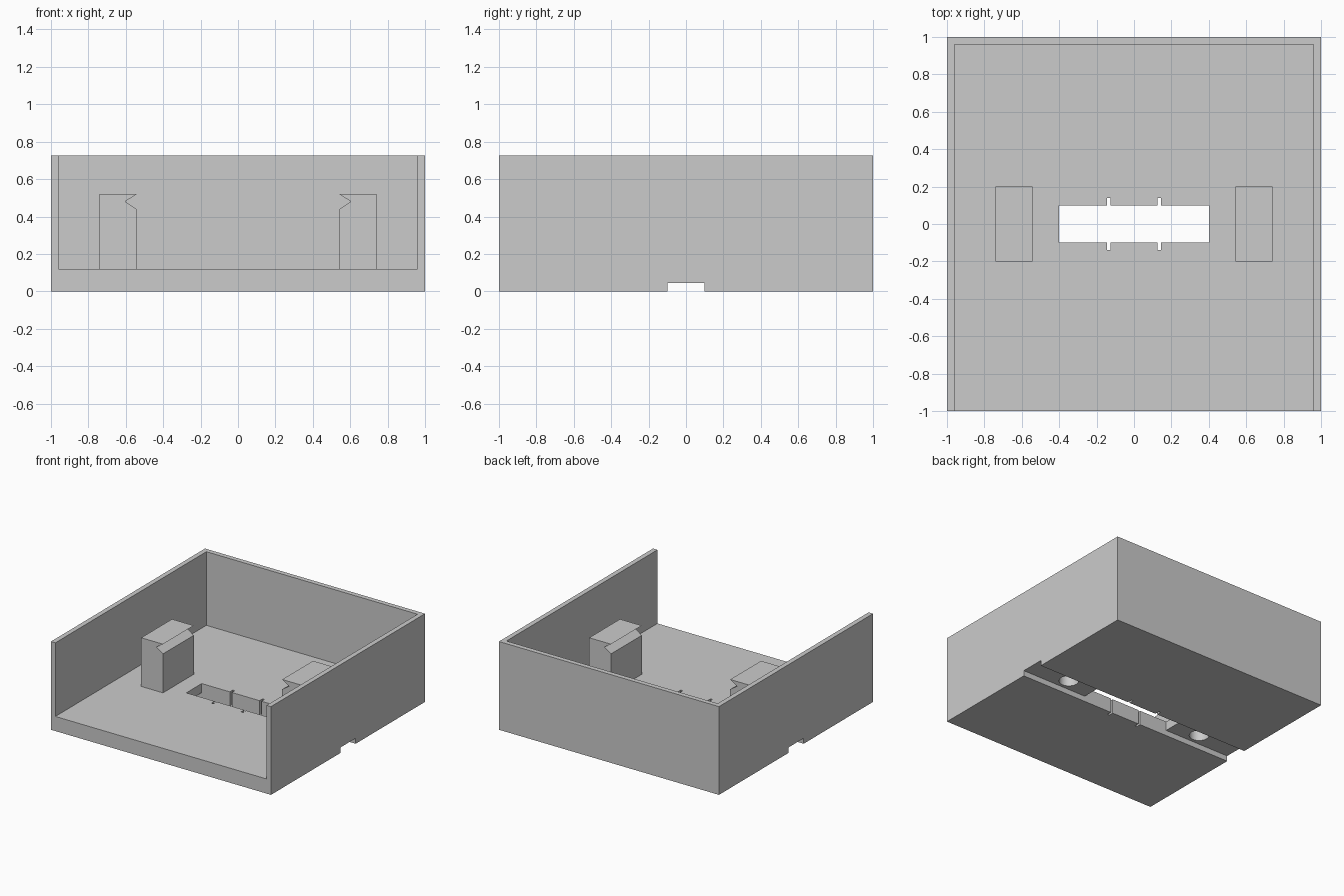
import bpy, bmesh

old = bpy.data.objects.get("Cube")
if old:
    bpy.data.objects.remove(old, do_unlink=True)

GREY = (0.6, 0.6, 0.6, 1)
mat = bpy.data.materials.new("plain grey")
mat.use_nodes = True
mat.diffuse_color = GREY
mat.node_tree.nodes["Principled BSDF"].inputs["Base Color"].default_value = GREY


def prism(name, outline, y0, y1):
    """Extrude an x-z outline along y."""
    bm = bmesh.new()
    face = bm.faces.new([bm.verts.new((x, y0, z)) for x, z in outline])
    ext = bmesh.ops.extrude_face_region(bm, geom=[face])["geom"]
    bmesh.ops.translate(bm, vec=(0, y1 - y0, 0),
                        verts=[v for v in ext if isinstance(v, bmesh.types.BMVert)])
    bmesh.ops.recalc_face_normals(bm, faces=bm.faces)
    mesh = bpy.data.meshes.new(name)
    bm.to_mesh(mesh)
    bm.free()
    mesh.materials.append(mat)
    obj = bpy.data.objects.new(name, mesh)
    bpy.context.collection.objects.link(obj)
    return obj


def box(name, x0, x1, y0, y1, z0, z1):
    return prism(name, [(x0, z0), (x1, z0), (x1, z1), (x0, z1)], y0, y1)


def boolean(target, tool, operation):
    mod = target.modifiers.new(tool.name, "BOOLEAN")
    mod.operation = operation
    mod.solver = "EXACT"
    mod.object = tool
    bpy.context.view_layer.objects.active = target
    bpy.ops.object.modifier_apply(modifier=mod.name)
    bpy.data.objects.remove(tool, do_unlink=True)


HEIGHT, FLOOR, WALL = 0.725, 0.12, 0.04
POST_X, POST_TOP = 0.64, 0.52

# Tray with three walls, open at the front
tray = box("tray", -1, 1, -1, 1, 0, HEIGHT)
boolean(tray, box("inside", WALL - 1, 1 - WALL, -1.1, 1 - WALL, FLOOR, 1), "DIFFERENCE")

# Clip posts with a V notch on the inner face, sunk slightly into the floor
for side, s in (("left", 1), ("right", -1)):
    outline = [(0.74, FLOOR - 0.03), (0.74, POST_TOP), (0.542, POST_TOP),
               (0.603, 0.48), (0.542, 0.44), (0.542, FLOOR - 0.03)]
    boolean(tray, prism(side + "_post", [(s * x, z) for x, z in outline], -0.2, 0.2), "UNION")

# Cable channel across the underside and slot through the floor
boolean(tray, box("channel", -1.1, 1.1, -0.1, 0.1, -0.1, 0.045), "DIFFERENCE")
boolean(tray, box("slot", -0.4, 0.4, -0.1, 0.1, -0.1, 0.2), "DIFFERENCE")

for s in (-1, 1):
    # Narrow grooves crossing the slot
    x = s * 0.135
    boolean(tray, box("groove", x - 0.009, x + 0.009, -0.14, 0.14, -0.1, 0.2), "DIFFERENCE")
    # Round blind hole up into each post
    bpy.ops.mesh.primitive_cylinder_add(vertices=48, radius=0.075, depth=0.32,
                                        location=(s * POST_X, 0, 0.16))
    hole = bpy.context.object
    hole.name = "post_hole"
    hole.data.materials.append(mat)
    boolean(tray, hole, "DIFFERENCE")

bpy.ops.object.select_all(action="DESELECT")
tray.select_set(True)
bpy.context.view_layer.objects.active = tray
bpy.ops.object.shade_smooth_by_angle(angle=0.5)
